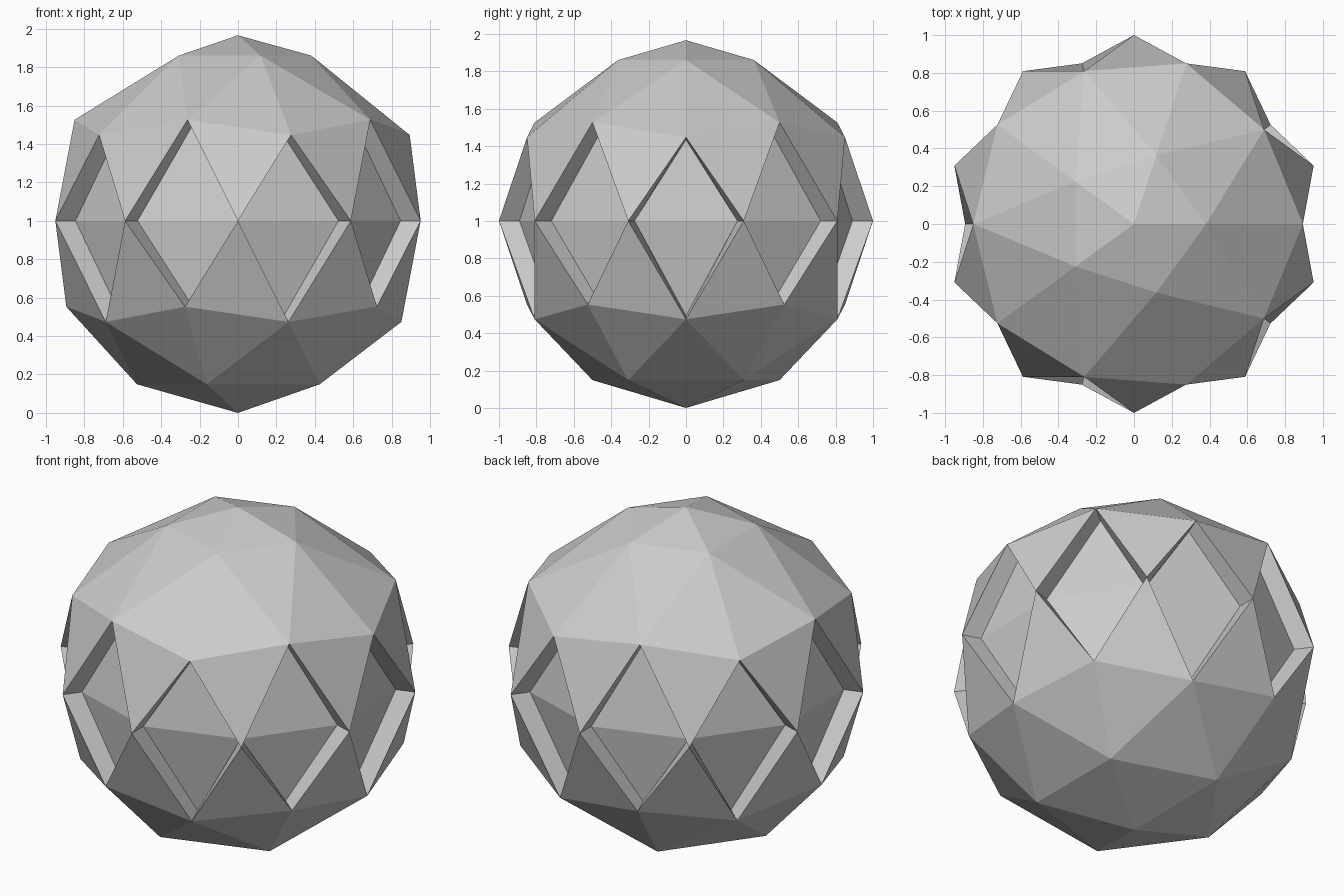
import bpy
import bmesh
from math import cos, sin, radians
from mathutils import Vector

cube = bpy.data.objects.get("Cube")
if cube:
    bpy.data.objects.remove(cube, do_unlink=True)

grey = bpy.data.materials.new("plain grey")
grey.use_nodes = True
colour = (0.6, 0.6, 0.6, 1)
grey.diffuse_color = colour
grey.node_tree.nodes["Principled BSDF"].inputs["Base Color"].default_value = colour

CENTRE = Vector((0, 0, 1))
DEPTH = 0.105          # recess of the diamond tips
EQUATOR_IN = 0.89      # radius of the recessed equator corners
bm = bmesh.new()


def ring(count, start, spec):
    """Ring of vertices; spec lists alternating (radius, height) pairs."""
    verts = []
    for i in range(count):
        a = radians(start + i * 360 / count)
        r, z = spec[i % len(spec)]
        verts.append(bm.verts.new((r * cos(a), r * sin(a), z)))
    return verts


def face(verts, towards=None):
    """Face turned outward from the centre, or towards a given point."""
    f = bm.faces.new(verts)
    f.normal_update()
    mid = f.calc_center_median()
    wanted = towards - mid if towards else mid - CENTRE
    if f.normal.dot(wanted) < 0:
        f.normal_flip()
    return f


# Geodesic rings from top to bottom; the crown is slightly flattened
crown = bm.verts.new((0, 0, 1.966))
crown_ring = ring(5, 0, [(0.382, 1.86)])
upper = ring(10, 0, [(0.894, 1.447), (0.851, 1.526)])
equator = ring(10, 18, [(1, 1)])
equator_in = ring(10, 18, [(EQUATOR_IN, 1)])
lower = ring(10, 0, [(0.851, 0.474), (0.894, 0.553)])
base_ring = ring(5, 36, [(0.526, 0.149)])
base = bm.verts.new((0, 0, 0))


def cap(pole, small, big, first):
    """Triangulated dome; big[first] lies in line with small[0]."""
    for i in range(5):
        j = (i + 1) % 5
        a, m, b = (big[(first + 2 * i + k) % 10] for k in range(3))
        face((pole, small[i], small[j]))
        face((small[i], a, m))
        face((small[i], m, small[j]))
        face((small[j], m, b))


cap(crown, crown_ring, upper, 0)
cap(base, base_ring, lower, 1)

# Band of raised triangles around the recessed diamonds
for i in range(10):
    right, left = equator[i - 1], equator[i]
    right_in, left_in = equator_in[i - 1], equator_in[i]
    middle = (right_in.co + left_in.co) / 2
    for tips in (upper, lower):
        tip = tips[i]
        face((tip, tips[(i + 1) % 10], left))
        # Recess the tip along the normal of its triangle
        n = (right.co - tip.co).cross(left.co - tip.co).normalized()
        if n.dot(tip.co - CENTRE) < 0:
            n.negate()
        tip_in = bm.verts.new(tip.co - n * DEPTH)
        face((tip_in, right_in, left_in))
        face((tip, right, right_in, tip_in), middle)
        face((tip, left, left_in, tip_in), middle)

# Join the two halves of each recessed floor and finish the mesh
bmesh.ops.remove_doubles(bm, verts=bm.verts, dist=0.0001)
mesh = bpy.data.meshes.new("faceted_ball")
bm.to_mesh(mesh)
bm.free()
mesh.materials.append(grey)
ball = bpy.data.objects.new("faceted_ball", mesh)
bpy.context.collection.objects.link(ball)
